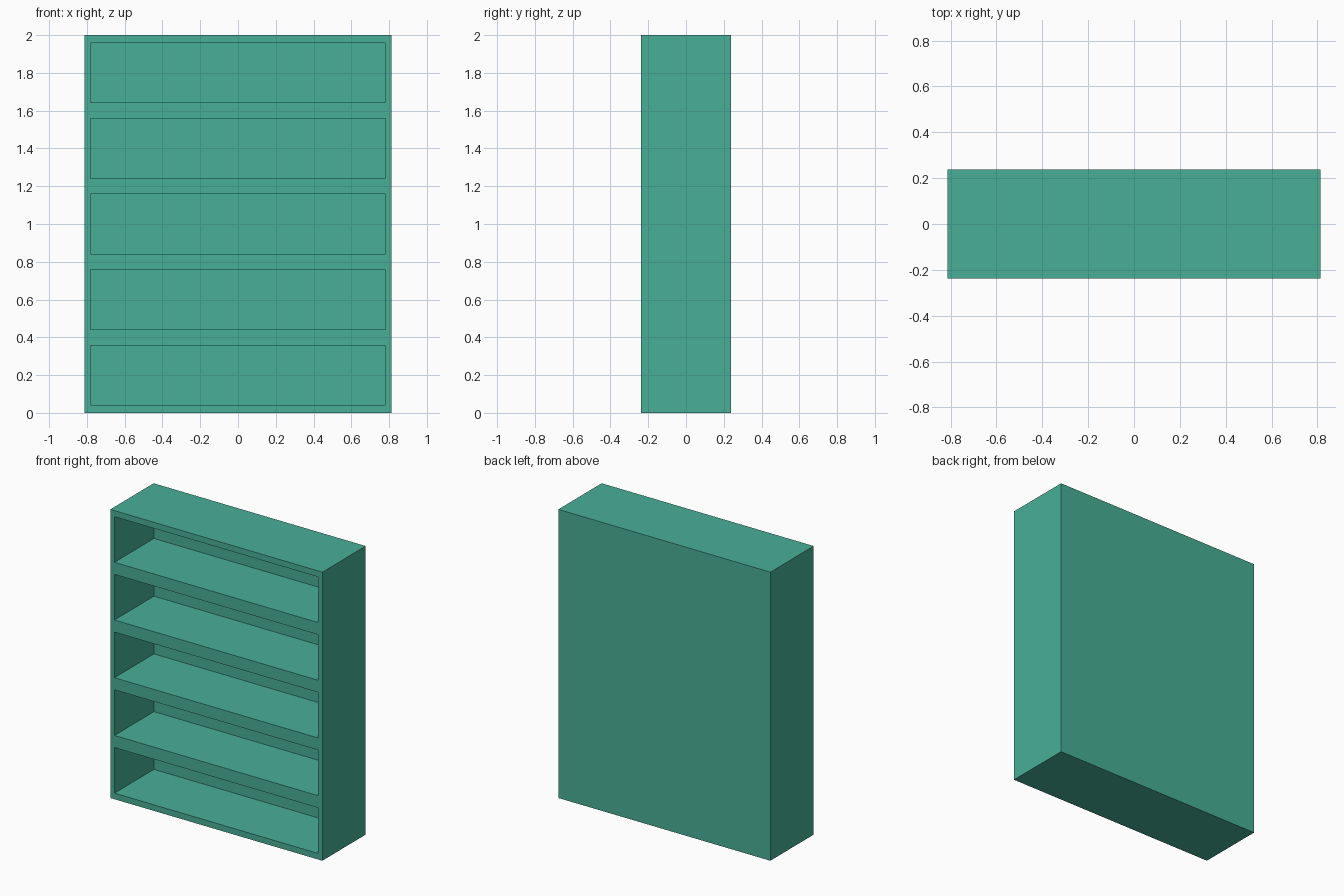
import bpy
import bmesh
from mathutils import Matrix, Vector

old = bpy.data.objects.get("Cube")
if old:
    bpy.data.objects.remove(old, do_unlink=True)

WIDTH, DEPTH, HEIGHT = 1.626, 0.474, 2.0
SIDE, BACK, LIP = 0.032, 0.042, 0.042
SHELVES = 5

green = bpy.data.materials.new("sea green paint")
green.use_nodes = True
color = (0.065, 0.429, 0.305, 1)
green.diffuse_color = color
green.node_tree.nodes["Principled BSDF"].inputs["Base Color"].default_value = color


def make_boxes(name, boxes):
    """One object made of boxes, each given as (centre, size)."""
    bm = bmesh.new()
    for centre, size in boxes:
        matrix = Matrix.Translation(centre) @ Matrix.Diagonal(Vector(size).to_4d())
        bmesh.ops.create_cube(bm, size=1, matrix=matrix)
    mesh = bpy.data.meshes.new(name)
    bm.to_mesh(mesh)
    bm.free()
    mesh.materials.append(green)
    obj = bpy.data.objects.new(name, mesh)
    bpy.context.collection.objects.link(obj)
    return obj


# Solid bookcase body
bookcase = make_boxes("bookcase", [((0, 0, HEIGHT / 2), (WIDTH, DEPTH, HEIGHT))])

# Compartments, open at the front and closed by the back panel
bay = HEIGHT / SHELVES
bay_size = (WIDTH - 2 * SIDE, DEPTH, bay - 2 * LIP)
cutter = make_boxes("compartment_cutter",
                    [((0, -BACK, bay * (i + 0.5)), bay_size) for i in range(SHELVES)])
cutter.hide_render = True

# Hollow the body out, then drop the cutter
hollow = bookcase.modifiers.new("compartments", 'BOOLEAN')
hollow.operation = 'DIFFERENCE'
hollow.solver = 'EXACT'
hollow.object = cutter
bpy.context.view_layer.objects.active = bookcase
bookcase.select_set(True)
bpy.ops.object.modifier_apply(modifier=hollow.name)
bpy.data.objects.remove(cutter, do_unlink=True)
